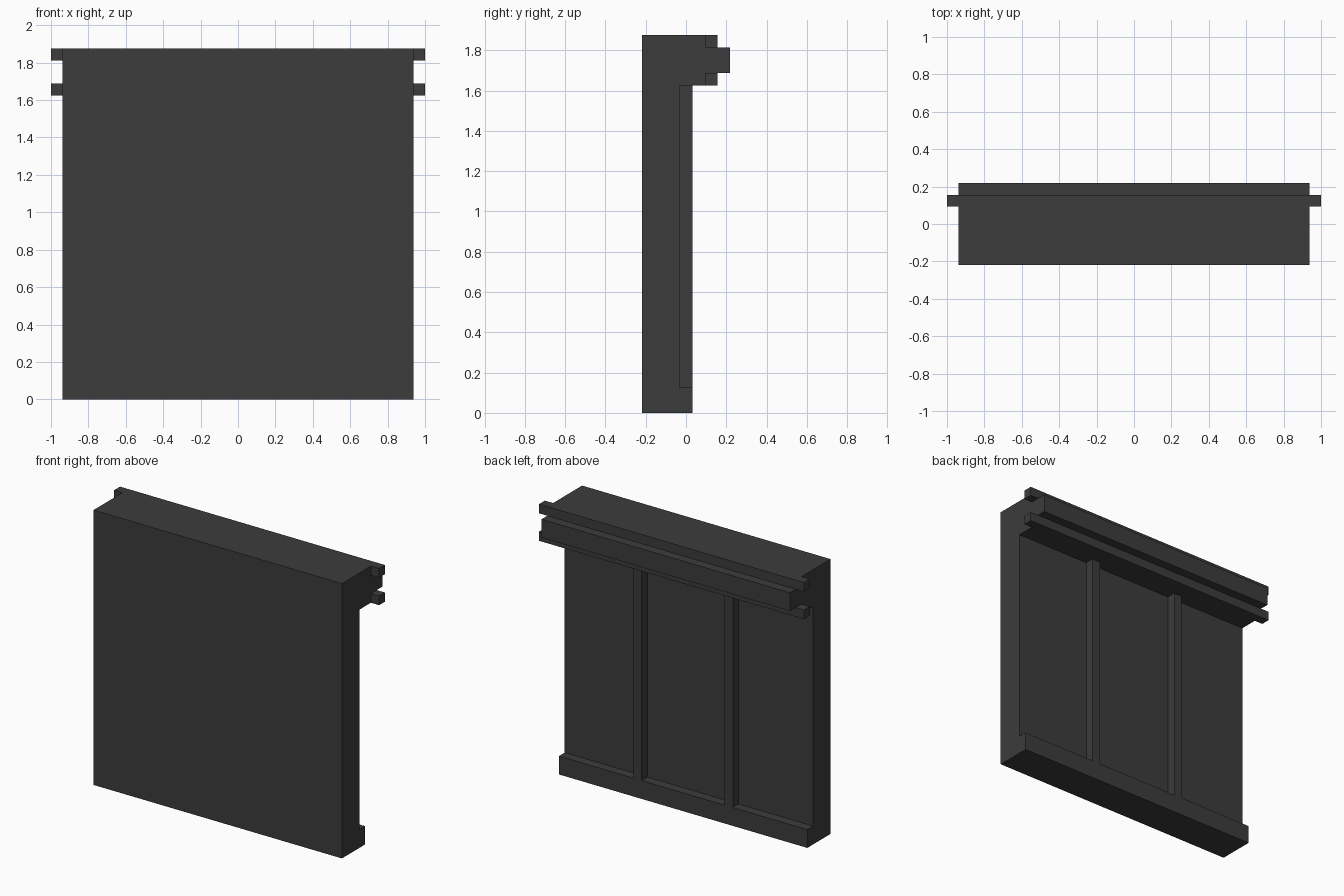
import bpy
import bmesh

cube = bpy.data.objects.get("Cube")
if cube:
    bpy.data.objects.remove(cube, do_unlink=True)

U = 0.0625                      # base module, 32 modules = 2 units

charcoal = bpy.data.materials.new("charcoal grey")
charcoal.use_nodes = True
COLOUR = (0.045, 0.045, 0.045, 1.0)
charcoal.diffuse_color = COLOUR
bsdf = charcoal.node_tree.nodes["Principled BSDF"]
bsdf.inputs["Base Color"].default_value = COLOUR
bsdf.inputs["Roughness"].default_value = 0.8


def extrude_x(name, profile, x0, x1):
    """Extrude a (y, z) outline, given in modules, from x0 to x1."""
    bm = bmesh.new()
    face = bm.faces.new([bm.verts.new((x0 * U, y * U, z * U)) for y, z in profile])
    ext = bmesh.ops.extrude_face_region(bm, geom=[face])
    verts = [g for g in ext["geom"] if isinstance(g, bmesh.types.BMVert)]
    bmesh.ops.translate(bm, verts=verts, vec=((x1 - x0) * U, 0, 0))
    bmesh.ops.recalc_face_normals(bm, faces=bm.faces)
    mesh = bpy.data.meshes.new(name)
    bm.to_mesh(mesh)
    bm.free()
    mesh.materials.append(charcoal)
    obj = bpy.data.objects.new(name, mesh)
    bpy.context.collection.objects.link(obj)
    return obj


def box(name, x0, x1, y0, y1, z0, z1):
    return extrude_x(name, [(y0, z0), (y1, z0), (y1, z1), (y0, z1)], x0, x1)


# Panel with bottom ledge, header and protruding tongue
extrude_x("panel_body", [
    (-3.5, 0), (0.5, 0), (0.5, 2), (-0.5, 2), (-0.5, 26), (1.5, 26),
    (1.5, 27), (3.5, 27), (3.5, 29), (1.5, 29), (1.5, 30), (-3.5, 30)], -15, 15)

# Rails above and below the tongue, overhanging both ends
for name, z in (("lower_rail", 26), ("upper_rail", 29)):
    box(name, -16, 16, 1.5, 2.5, z, z + 1)

# Vertical ribs in the back recess
for name, x in (("left_rib", 5), ("right_rib", -6)):
    box(name, x, x + 1, -0.5, 0.5, 2, 26)
